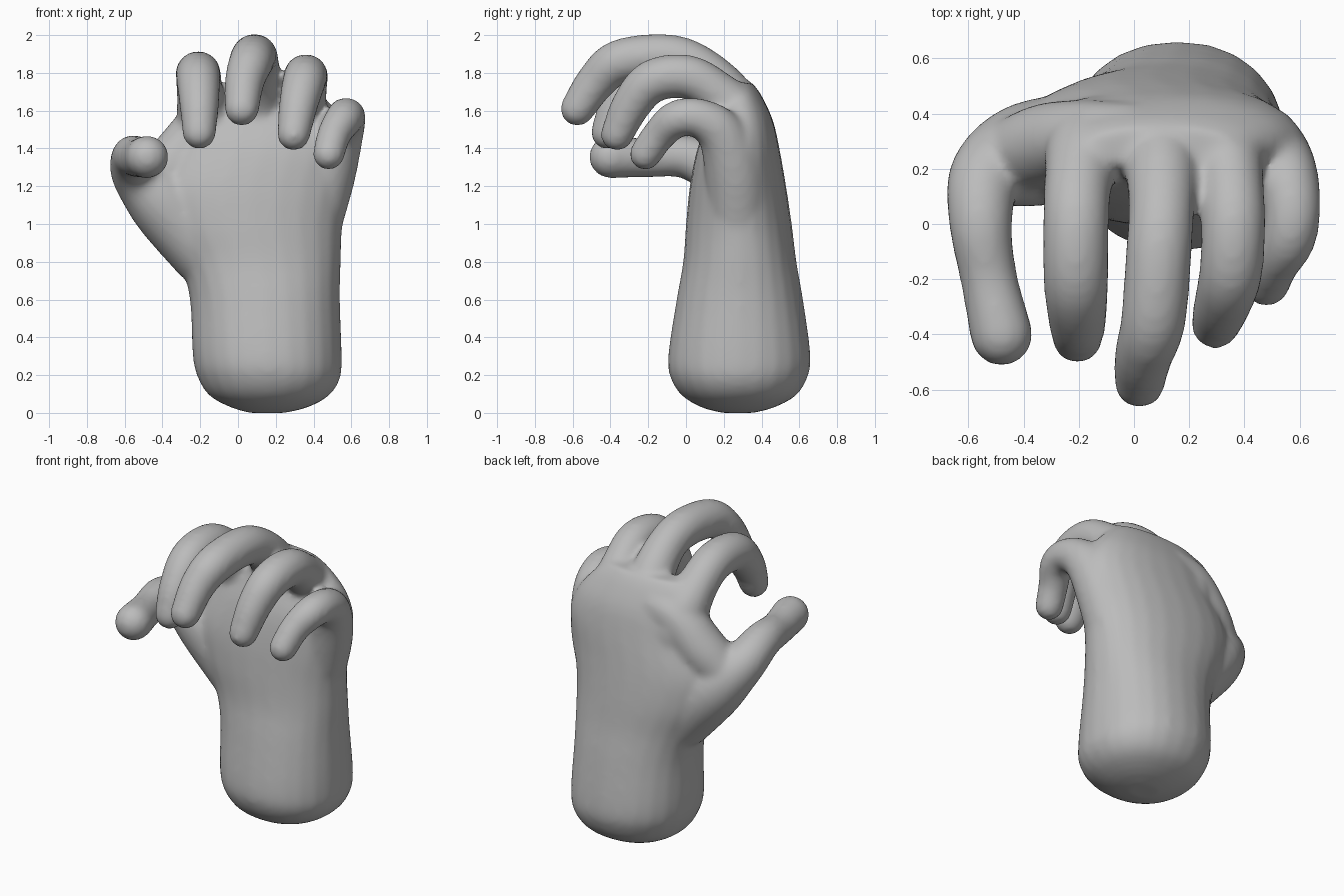
import bpy, bmesh, math
from mathutils import Vector

cube = bpy.data.objects.get("Cube")
if cube:
    bpy.data.objects.remove(cube, do_unlink=True)

skin = bpy.data.materials.new("plain grey")
skin.use_nodes = True
GREY = (0.5, 0.5, 0.5, 1)
skin.diffuse_color = GREY
skin.node_tree.nodes["Principled BSDF"].inputs["Base Color"].default_value = GREY

bm = bmesh.new()
SIDES = 24


def spline(points, steps=5):
    """Smooth path through points of any dimension."""
    pts = [Vector(p) for p in points]
    pts = [2 * pts[0] - pts[1]] + pts + [2 * pts[-1] - pts[-2]]
    path = []
    for a, b, c, d in zip(pts, pts[1:], pts[2:], pts[3:]):
        for i in range(steps):
            t = i / steps
            path.append(0.5 * (2 * b + (c - a) * t + (2 * a - 5 * b + 4 * c - d) * t * t
                               + (3 * b - a - 3 * c + d) * t ** 3))
    return path + [pts[-2]]


def skin_rings(rings):
    """Join rings of points into a closed surface."""
    loops = [[bm.verts.new(p) for p in ring] for ring in rings]
    for lo, hi in zip(loops, loops[1:]):
        for i in range(SIDES):
            j = (i + 1) % SIDES
            bm.faces.new((lo[i], lo[j], hi[j], hi[i]))
    bm.faces.new(loops[0][::-1])
    bm.faces.new(loops[-1])


def arm(sections):
    """Upright loft; each section is z, left x, right x, front y, back y."""
    rings = []
    for z, x0, x1, y0, y1 in spline(sections, 4):
        ring = []
        for i in range(SIDES):
            a = 2 * math.pi * i / SIDES
            c, s = math.cos(a), math.sin(a)
            ring.append(((x0 + x1) / 2 + (x1 - x0) / 2 * math.copysign(abs(c) ** 0.92, c),
                         (y0 + y1) / 2 + (y1 - y0) / 2 * math.copysign(abs(s) ** 0.92, s), z))
        rings.append(ring)
    skin_rings(rings)


def finger(points):
    """Round-tipped tube; each point is x, y, z, radius, starting at the tip."""
    path = [(Vector(p[:3]), p[3]) for p in spline(points)]
    tip, r = path[0]
    out = (tip - path[1][0]).normalized()
    cap = [(tip + out * r * math.sin(a), r * math.cos(a))
           for a in (math.radians(d) for d in (85, 70, 52, 35, 18))]
    path = cap + path
    rings = []
    side = Vector((1, 0, 0))
    for i, (p, r) in enumerate(path):
        along = (path[min(i + 1, len(path) - 1)][0] - path[max(i - 1, 0)][0]).normalized()
        side = (side - along * side.dot(along)).normalized()
        up = along.cross(side)
        rings.append([p + r * (side * math.cos(a) + up * math.sin(a))
                      for a in (2 * math.pi * k / SIDES for k in range(SIDES))])
    skin_rings(rings)


# Forearm and palm
arm([(0.0, 0.06, 0.25, 0.19, 0.36), (0.03, -0.04, 0.37, 0.08, 0.47),
     (0.09, -0.15, 0.48, -0.02, 0.58), (0.18, -0.21, 0.54, -0.08, 0.64),
     (0.3, -0.24, 0.55, -0.095, 0.66), (0.6, -0.255, 0.54, -0.05, 0.62),
     (0.8, -0.31, 0.545, -0.015, 0.585), (1.0, -0.41, 0.555, 0.0, 0.56),
     (1.2, -0.45, 0.59, 0.02, 0.53), (1.4, -0.36, 0.62, 0.06, 0.495),
     (1.55, -0.29, 0.56, 0.12, 0.46), (1.68, -0.25, 0.45, 0.18, 0.4),
     (1.75, -0.17, 0.36, 0.21, 0.35)])

# Thumb
finger([(-0.48, -0.4, 1.355, 0.114), (-0.525, -0.2, 1.35, 0.104), (-0.555, 0.0, 1.355, 0.115),
        (-0.535, 0.17, 1.265, 0.138), (-0.39, 0.25, 1.11, 0.19), (-0.15, 0.28, 0.85, 0.2)])
# Web between thumb and index finger
finger([(-0.43, 0.25, 1.23, 0.14), (-0.31, 0.29, 1.36, 0.15), (-0.17, 0.31, 1.52, 0.14),
        (0.0, 0.31, 1.58, 0.13)])
# Index finger
finger([(-0.205, -0.415, 1.485, 0.09), (-0.205, -0.35, 1.63, 0.105), (-0.21, -0.21, 1.77, 0.118),
        (-0.21, 0.0, 1.79, 0.12), (-0.2, 0.16, 1.695, 0.125), (-0.16, 0.29, 1.5, 0.16),
        (-0.08, 0.29, 1.2, 0.17)])
# Middle finger
finger([(0.02, -0.575, 1.61, 0.092), (0.035, -0.475, 1.755, 0.106), (0.07, -0.35, 1.86, 0.118),
        (0.09, -0.1, 1.885, 0.12), (0.1, 0.07, 1.825, 0.12), (0.1, 0.23, 1.66, 0.14),
        (0.1, 0.3, 1.45, 0.16)])
# Ring finger
finger([(0.295, -0.365, 1.475, 0.088), (0.32, -0.29, 1.63, 0.104), (0.35, -0.18, 1.755, 0.115),
        (0.36, 0.0, 1.78, 0.117), (0.35, 0.15, 1.7, 0.12), (0.32, 0.28, 1.54, 0.15),
        (0.28, 0.3, 1.2, 0.18)])
# Little finger
finger([(0.48, -0.215, 1.37, 0.085), (0.51, -0.14, 1.475, 0.09), (0.56, -0.05, 1.555, 0.1),
        (0.572, 0.07, 1.56, 0.105), (0.535, 0.19, 1.47, 0.13), (0.46, 0.26, 1.25, 0.16),
        (0.36, 0.28, 0.9, 0.16)])

bmesh.ops.recalc_face_normals(bm, faces=bm.faces)
mesh = bpy.data.meshes.new("hand")
bm.to_mesh(mesh)
bm.free()
mesh.materials.append(skin)
hand = bpy.data.objects.new("hand", mesh)
bpy.context.collection.objects.link(hand)

# Fuse the parts into one skin and soften the webbing
fuse = hand.modifiers.new("fuse", "REMESH")
fuse.mode = "VOXEL"
fuse.voxel_size = 0.018
fuse.use_smooth_shade = True
soften = hand.modifiers.new("soften", "SMOOTH")
soften.factor = 0.5
soften.iterations = 12
